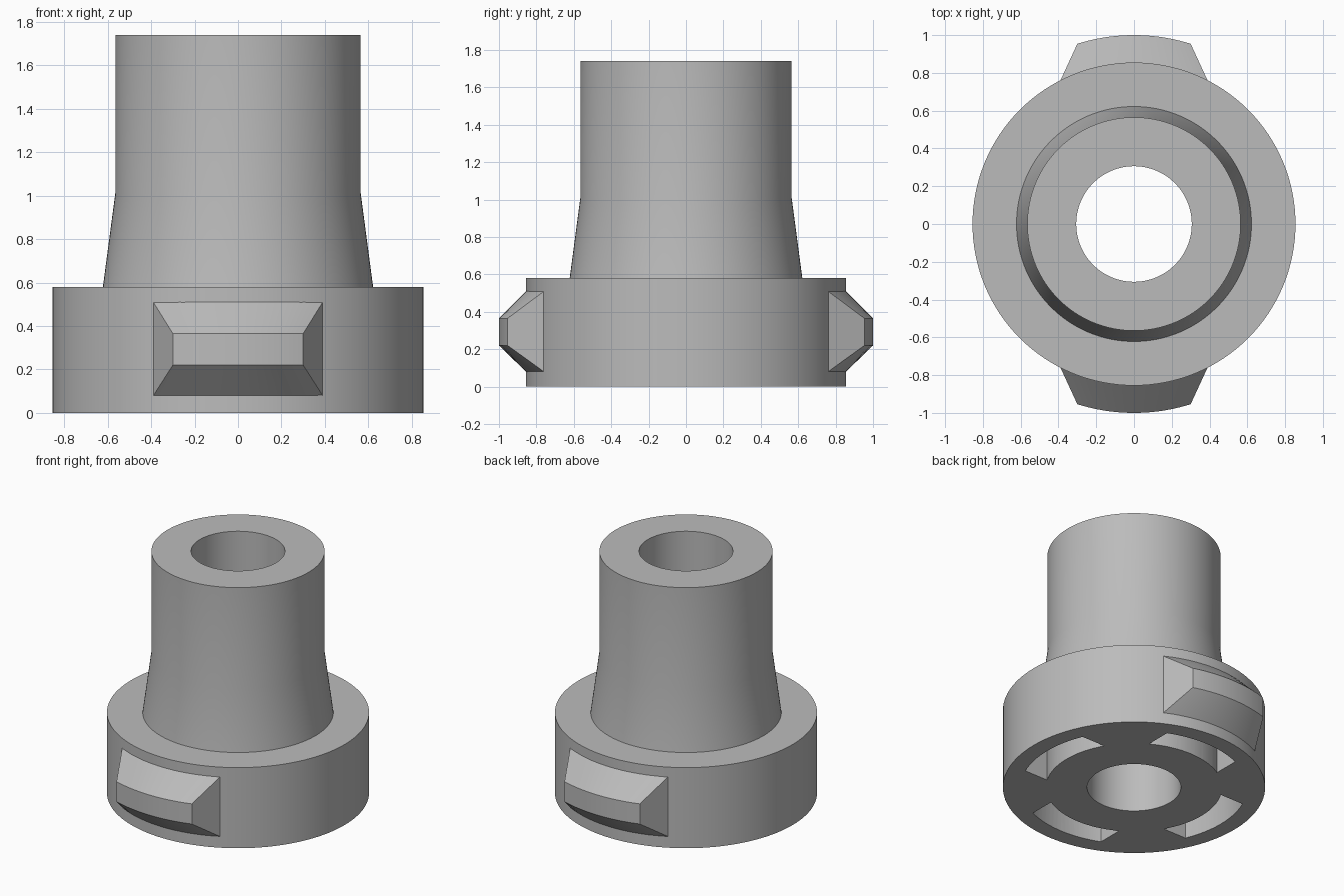
import bpy, bmesh
from math import sin, cos, asin, pi

if "Cube" in bpy.data.objects:
    bpy.data.objects.remove(bpy.data.objects["Cube"], do_unlink=True)

SEG = 128
BASE_R, BORE_R, BASE_H = 0.855, 0.306, 0.58

grey = bpy.data.materials.new("plain grey")
grey.use_nodes = True
grey.diffuse_color = (0.5, 0.5, 0.5, 1)
grey.node_tree.nodes["Principled BSDF"].inputs["Base Color"].default_value = (0.5, 0.5, 0.5, 1)


def finish(name, bm):
    bmesh.ops.recalc_face_normals(bm, faces=bm.faces)
    mesh = bpy.data.meshes.new(name)
    bm.to_mesh(mesh)
    bm.free()
    mesh.materials.append(grey)
    obj = bpy.data.objects.new(name, mesh)
    bpy.context.collection.objects.link(obj)
    return obj


def shade(obj):
    bpy.ops.object.select_all(action="DESELECT")
    obj.select_set(True)
    bpy.context.view_layer.objects.active = obj
    bpy.ops.object.shade_smooth_by_angle(angle=pi / 6)


def lathe(name, profile):
    """Revolve a closed (radius, height) profile around z."""
    bm = bmesh.new()
    rings = [[bm.verts.new((r * cos(2 * pi * i / SEG), r * sin(2 * pi * i / SEG), z))
              for i in range(SEG)] for r, z in profile]
    for a, b in zip(rings, rings[1:] + rings[:1]):
        for i in range(SEG):
            j = (i + 1) % SEG
            bm.faces.new((a[i], a[j], b[j], b[i]))
    return finish(name, bm)


def slot_cutter(turn, half=0.29, inner=0.575, outer=0.74, depth=0.4, n=16):
    """Curved slot with parallel ends, centred on the direction turn."""
    outline = []
    for r, way in ((inner, 1), (outer, -1)):
        a = asin(half / r) * way
        outline += [(r, turn - a + 2 * a * i / n) for i in range(n + 1)]
    bm = bmesh.new()
    face = bm.faces.new([bm.verts.new((r * cos(t), r * sin(t), -0.1)) for r, t in outline])
    top = bmesh.ops.extrude_face_region(bm, geom=[face])
    bmesh.ops.translate(bm, vec=(0, 0, depth + 0.1),
                        verts=[v for v in top["geom"] if isinstance(v, bmesh.types.BMVert)])
    cutter = finish("slot_cutter", bm)
    cutter.hide_render = True
    return cutter


def lug(name, side, n=24):
    """Bevelled key wrapped around the base, its ends tapering outward."""
    profile = [(0.84, 0.525), (1.0, 0.365), (1.0, 0.22), (0.84, 0.065)]
    bm = bmesh.new()
    rows = []
    for r, z in profile:
        a = asin((0.39 - 0.09 * (r - BASE_R) / 0.145) / r)
        angles = [-a + 2 * a * i / n for i in range(n + 1)]
        rows.append([bm.verts.new((r * sin(t), side * r * cos(t), z)) for t in angles])
    for a, b in zip(rows, rows[1:] + rows[:1]):
        for i in range(n):
            bm.faces.new((a[i], a[i + 1], b[i + 1], b[i]))
    for end in (0, -1):
        bm.faces.new([row[end] for row in rows])
    shade(finish(name, bm))


# Slotted round base with the through bore
base = lathe("base", [(BORE_R, 0), (BASE_R, 0), (BASE_R, BASE_H), (BORE_R, BASE_H)])
for k in range(4):
    cutter = slot_cutter(k * pi / 2)
    cut = base.modifiers.new("slot", "BOOLEAN")
    cut.operation = "DIFFERENCE"
    cut.solver = "EXACT"
    cut.object = cutter
    bpy.context.view_layer.objects.active = base
    bpy.ops.object.modifier_apply(modifier=cut.name)
    bpy.data.objects.remove(cutter, do_unlink=True)
shade(base)

# Tapered neck that becomes a straight tube
neck = lathe("neck", [(BORE_R, BASE_H), (0.622, BASE_H), (0.565, 1.01),
                      (0.565, 1.74), (BORE_R, 1.74)])
shade(neck)

# Locking lugs at the front and the back
lug("front_lug", -1)
lug("back_lug", 1)
